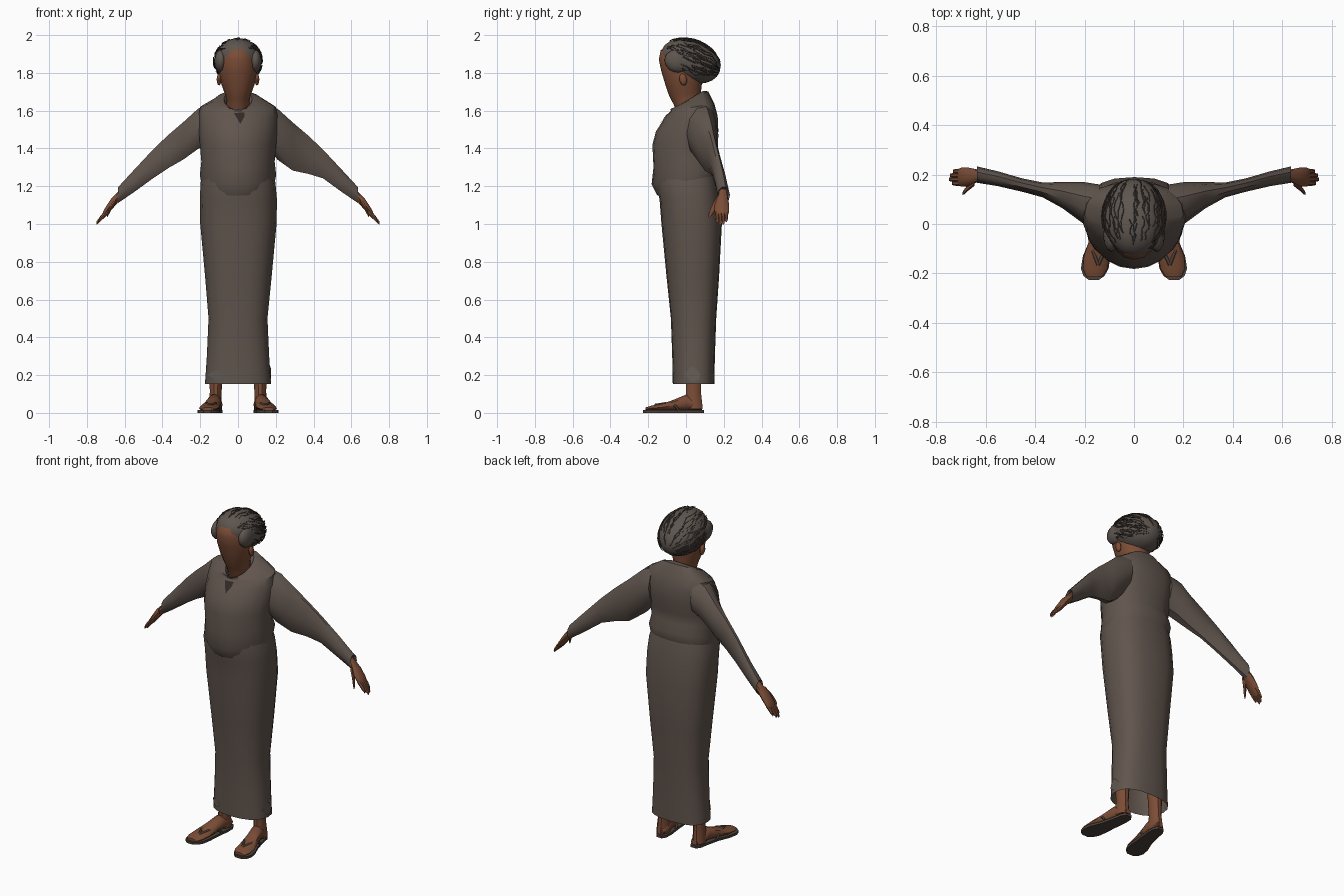
import bpy, bmesh, math, random
from mathutils import Vector, Matrix

if "Cube" in bpy.data.objects:
    bpy.data.objects.remove(bpy.data.objects["Cube"])

random.seed(4)


def material(name, rgb):
    m = bpy.data.materials.new(name)
    m.diffuse_color = (*rgb, 1)
    m.use_nodes = True
    m.node_tree.nodes["Principled BSDF"].inputs["Base Color"].default_value = m.diffuse_color
    return m


CLOTH = material("brown_grey_cloth", (0.118, 0.09, 0.075))
PATCH = material("grey_patch", (0.125, 0.105, 0.09))
SKIN = material("brown_skin", (0.2, 0.074, 0.037))
HAIR = material("grey_hair", (0.11, 0.09, 0.077))
STRAND = material("dark_hair", (0.07, 0.055, 0.046))
SLIT = material("dark_slit", (0.03, 0.022, 0.018))
SOLE = material("sandal_leather", (0.072, 0.053, 0.043))


def finish(name, bm, mat, angle=40):
    bmesh.ops.recalc_face_normals(bm, faces=bm.faces)
    me = bpy.data.meshes.new(name)
    bm.to_mesh(me)
    bm.free()
    me.materials.append(mat)
    for p in me.polygons:
        p.use_smooth = True
    me.set_sharp_from_angle(angle=math.radians(angle))
    ob = bpy.data.objects.new(name, me)
    bpy.context.collection.objects.link(ob)
    return ob


def power(v, e):
    return math.copysign(abs(v) ** (2 / e), v)


def loft(name, axis, secs, mat, n=14, angle=40, pinch=0, front=2, back=2, caps=True):
    """Oval sections (x, y, z, half_a, half_b, tilt) joined along an axis."""
    bm = bmesh.new()
    rings = []
    for x, y, z, a, b, *t in secs:
        tilt = t[0] if t else 0
        ring = []
        for i in range(n):
            w = 2 * math.pi * i / n
            c, s = math.cos(w), math.sin(w)
            e = back if s > 0 else front
            c, s = power(c, e), power(s, e)
            narrow = 1 - pinch * max(0, -s)
            co = {'x': (x, y + a * c, z + b * s),
                  'y': (x + a * c, y, z + b * s),
                  'z': (x + a * c * narrow, y + b * s, z + tilt * s)}[axis]
            ring.append(bm.verts.new(co))
        rings.append(ring)
    for r, q in zip(rings, rings[1:]):
        for i in range(n):
            j = (i + 1) % n
            bm.faces.new((r[i], r[j], q[j], q[i]))
    if caps:
        bm.faces.new(rings[0])
        bm.faces.new(rings[-1])
    return finish(name, bm, mat, angle)


def tubes(name, paths, radius, mat):
    cu = bpy.data.curves.new(name + "_path", 'CURVE')
    cu.dimensions = '3D'
    cu.bevel_depth = radius
    cu.bevel_resolution = 0
    for path in paths:
        sp = cu.splines.new('POLY')
        sp.points.add(len(path) - 1)
        for p, co in zip(sp.points, path):
            p.co = (*co, 1)
    tmp = bpy.data.objects.new(name + "_path", cu)
    bpy.context.collection.objects.link(tmp)
    me = bpy.data.meshes.new_from_object(tmp)
    bpy.data.objects.remove(tmp)
    me.materials.clear()
    me.materials.append(mat)
    ob = bpy.data.objects.new(name, me)
    bpy.context.collection.objects.link(ob)
    return ob


def plate(name, target, direction, points, mat):
    """Thin plate projected on a part along a direction."""
    d = Vector(direction)
    bm = bmesh.new()
    vs = []
    for p in points:
        hit, loc, nor, _ = target.ray_cast(Vector(p) - d * 2, d)
        if hit:
            vs.append(bm.verts.new(loc - d * 0.006))
    if len(vs) > 2:
        bm.faces.new(vs)
    return finish(name, bm, mat)


def ball(name, centre, radii, mat, rot=0, u=16, v=10):
    bm = bmesh.new()
    bmesh.ops.create_uvsphere(bm, u_segments=u, v_segments=v, radius=1)
    m = (Matrix.Translation(centre) @ Matrix.Rotation(rot, 4, 'X')
         @ Matrix.Diagonal((*radii, 1)))
    bm.transform(m)
    return finish(name, bm, mat, 60), m


# Long skirt, open at the hem
skirt = loft("skirt", 'z', [
    (0, .04, .152, .175, .11), (0, .04, .30, .165, .113), (0, .04, .50, .156, .12),
    (0.002, .036, .72, .176, .139), (0.002, .03, 1.0, .202, .16),
    (0.002, .018, 1.13, .204, .158), (0, .004, 1.22, .198, .164),
    (0, 0, 1.31, .175, .145)], CLOTH, 20, pinch=.05, front=2.4, back=2.6, caps=False)

# Loose blouse with a lowered front hem and neckline
blouse = loft("blouse", 'z', [
    (0, .004, 1.20, .19, .155, .05), (0, -.004, 1.26, .202, .178, .05),
    (0, -.01, 1.33, .194, .162, .03), (0, -.01, 1.42, .202, .168),
    (0, .005, 1.49, .207, .164), (0, .03, 1.57, .21, .138),
    (0, .035, 1.618, .2, .115, .02), (0, .017, 1.655, .115, .1, .047),
    (0, .008, 1.655, .075, .083, .05), (0, .008, 1.62, .06, .06, .04)],
    CLOTH, 20, pinch=.18, front=2.15, back=2.5)

# Neck slit and hem patches
plate("neck_slit", blouse, (0, 1, 0),
      [(-.022, 0, 1.588), (.012, 0, 1.53), (.035, 0, 1.57), (.035, 0, 1.59)], SLIT)


def blob(fn, r):
    return [fn(r * k * math.cos(i * .785), r * k * math.sin(i * .785))
            for i, k in enumerate((1, .8, 1, .9, 1.1, .8, .95, 1.1))]


plate("front_patch", skirt, (0, 1, 0),
      blob(lambda a, b: (-.115 + a, 0, .2 + b * .6), .04), PATCH)
plate("side_patch", skirt, (-1, 0, 0), blob(lambda a, b: (0, .035 + a, .205 + b), .04), PATCH)

for s in (-1, 1):
    # Sleeve; the one on the +x side hangs lower under the arm
    sag = .03 if s > 0 else 0
    loft("sleeve", 'x', [
        (s * .14, .075, 1.53, .085, .11),
        (s * .21, .088, 1.505 - sag, .083, .112 + sag),
        (s * .29, .117, 1.44 - sag, .053, .104 + sag),
        (s * .37, .138, 1.383 - sag / 2, .03, .092 + sag / 2),
        (s * .45, .157, 1.318, .027, .08), (s * .55, .183, 1.228, .03, .062),
        (s * .635, .2, 1.153, .033, .044), (s * .62, .198, 1.16, .025, .03)],
        CLOTH, 10)
    # Hand with fingers and thumb
    loft("hand", 'x', [
        (s * .59, .195, 1.19, .02, .028), (s * .635, .195, 1.143, .026, .03),
        (s * .67, .19, 1.105, .038, .032), (s * .70, .19, 1.065, .038, .027),
        (s * .715, .19, 1.045, .032, .02)], SKIN, 10)
    for k in range(4):
        y = .165 + k * .016
        reach = (.0, .012, .008, -.004)[k]
        loft("finger", 'x', [
            (s * .69, y, 1.072, .011, .018),
            (s * (.722 + reach / 2), y, 1.035 - reach / 2, .0105, .017),
            (s * (.738 + reach), y, 1.015 - reach, .007, .01)], SKIN, 6)
    loft("thumb", 'x', [
        (s * .645, .175, 1.13, .02, .022), (s * .67, .15, 1.092, .014, .02),
        (s * .688, .13, 1.055, .010, .014), (s * .694, .123, 1.04, .005, .007)], SKIN, 6)

    # Ankle and bare foot
    loft("ankle", 'z', [
        (s * .12, .045, .02, .036, .046), (s * .12, .04, .06, .034, .047),
        (s * .118, .04, .11, .031, .041), (s * .115, .04, .28, .04, .045)], SKIN, 10)
    loft("foot", 'y', [
        (s * .115, .085, .032, .022, .018), (s * .117, .05, .042, .036, .032),
        (s * .125, 0, .055, .037, .044), (s * .137, -.06, .041, .043, .032),
        (s * .151, -.13, .029, .052, .019), (s * .157, -.18, .025, .05, .015),
        (s * .16, -.215, .02, .032, .009)], SKIN, 10)
    # Sandal sole and thong straps
    bm = bmesh.new()
    spine = [(.115, .094, .018), (.116, .07, .034), (.12, .02, .039), (.134, -.06, .044),
             (.151, -.13, .056), (.159, -.18, .056), (.162, -.21, .043), (.163, -.227, .02)]
    rim = [(x + w, y) for x, y, w in spine] + [(x - w, y) for x, y, w in reversed(spine)]
    base = bm.faces.new([bm.verts.new((s * x, y, 0)) for x, y in rim])
    up = bmesh.ops.extrude_face_region(bm, geom=[base])
    bmesh.ops.translate(bm, vec=(0, 0, .014),
                        verts=[e for e in up['geom'] if isinstance(e, bmesh.types.BMVert)])
    finish("sandal_sole", bm, SOLE, 30)
    toe = (s * .145, -.165, .041)
    tubes("sandal_strap", [
        [toe, (s * .12, -.11, .05), (s * .095, -.05, .036), (s * .09, -.03, .012)],
        [toe, (s * .166, -.11, .05), (s * .18, -.055, .036), (s * .176, -.04, .012)]],
        .007, SOLE)
    # Ear and the hair lying over the temple
    ball("ear", (s * .1, -.015, 1.765), (.013, .02, .032), SKIN, .2, 8, 6)
    ball("temple_hair", (s * .092, -.045, 1.862), (.033, .07, .06), HAIR, -.3, 12, 8)

# Head and neck
loft("head", 'z', [
    (0, .02, 1.57, .06, .065), (0, .01, 1.63, .06, .074), (0, -.002, 1.665, .063, .08),
    (0, -.008, 1.69, .07, .086), (0, -.013, 1.74, .088, .097), (0, -.02, 1.81, .102, .111),
    (0, -.03, 1.87, .098, .114), (0, -.03, 1.92, .08, .104), (0, -.01, 1.955, .05, .06)],
    SKIN, 16, 60)

# Swept-back hair with darker loose strands
hair, M = ball("hair", (0, .025, 1.863), (.128, .164, .113), HAIR, math.radians(-21), 20, 12)
strands = []
for k in range(80):
    psi = random.uniform(-.7, math.pi + .7)
    low = psi < .2 or psi > math.pi - .2
    start = random.uniform(1.0, 1.9) if low else random.uniform(.5, 1.7)
    end = min(2.85, start + random.uniform(.5, 1.5))
    lift = random.uniform(1.0, 1.025)
    path = []
    for i in range(9):
        f = start + (end - start) * i / 8
        p = psi + .05 * math.sin(i * 1.3 + k) + random.uniform(-.03, .03)
        r = lift + random.uniform(-.008, .012)
        path.append(M @ Vector((r * math.sin(f) * math.cos(p), -r * math.cos(f),
                                r * math.sin(f) * math.sin(p))))
    strands.append(path)
tubes("hair_strands", strands, .002, STRAND)
